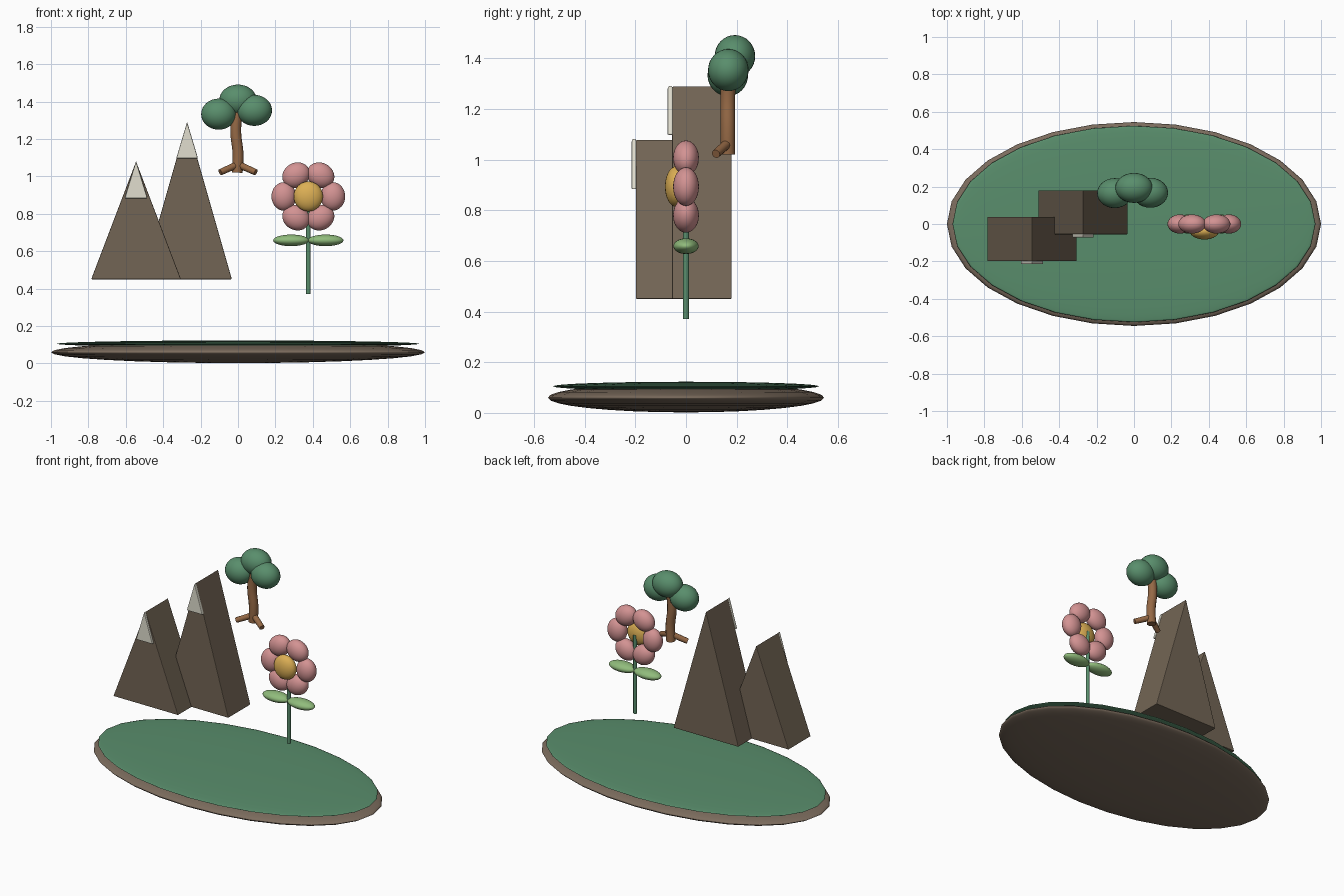
import bpy, bmesh, math
from mathutils import Vector

if "Cube" in bpy.data.objects:
    bpy.data.objects.remove(bpy.data.objects["Cube"])


def material(name, rgb):
    m = bpy.data.materials.new(name)
    m.diffuse_color = (*rgb, 1)
    m.use_nodes = True
    m.node_tree.nodes["Principled BSDF"].inputs["Base Color"].default_value = m.diffuse_color
    return m


SOIL = material("soil", (0.20, 0.15, 0.11))
GRASS = material("grass_green", (0.10, 0.27, 0.15))
ROCK = material("rock", (0.17, 0.13, 0.09))
SNOW = material("snow", (0.75, 0.73, 0.62))
BARK = material("bark", (0.30, 0.14, 0.06))
PINK = material("petal_pink", (0.65, 0.29, 0.29))
GOLD = material("gold", (0.72, 0.43, 0.09))
LEAF = material("leaf_green", (0.28, 0.50, 0.20))


def ellipsoid(name, loc, radii, mat, tilt=0, segs=28, rings=16):
    bpy.ops.mesh.primitive_uv_sphere_add(segments=segs, ring_count=rings, radius=1,
                                         location=loc, rotation=(0, tilt, 0))
    o = bpy.context.object
    o.name, o.scale = name, radii
    o.data.materials.append(mat)
    bpy.ops.object.shade_smooth()
    return o


def wedge(name, x, half, z0, z1, y0, y1, mat, bevel):
    """Triangular prism with its profile facing the front."""
    bm = bmesh.new()
    face = bm.faces.new([bm.verts.new(p) for p in
                         ((x - half, y0, z0), (x + half, y0, z0), (x, y0, z1))])
    ext = bmesh.ops.extrude_face_region(bm, geom=[face])["geom"]
    bmesh.ops.translate(bm, vec=(0, y1 - y0, 0),
                        verts=[g for g in ext if isinstance(g, bmesh.types.BMVert)])
    bmesh.ops.recalc_face_normals(bm, faces=bm.faces)
    me = bpy.data.meshes.new(name)
    bm.to_mesh(me)
    bm.free()
    o = bpy.data.objects.new(name, me)
    bpy.context.collection.objects.link(o)
    me.materials.append(mat)
    b = o.modifiers.new("soft_edges", "BEVEL")
    b.width, b.segments = bevel, 2
    return o


def tube(name, points, radius, mat, ends=(1, 1)):
    """Round bar along a smooth path, tapering between the two end factors."""
    cu = bpy.data.curves.new(name, "CURVE")
    cu.dimensions = "3D"
    cu.bevel_depth, cu.bevel_resolution = radius, 4
    cu.use_fill_caps = True
    sp = cu.splines.new("BEZIER")
    sp.bezier_points.add(len(points) - 1)
    for i, (bp, p) in enumerate(zip(sp.bezier_points, points)):
        bp.co = p
        bp.handle_left_type = bp.handle_right_type = "AUTO"
        bp.radius = ends[0] + (ends[1] - ends[0]) * i / (len(points) - 1)
    cu.materials.append(mat)
    o = bpy.data.objects.new(name, cu)
    bpy.context.collection.objects.link(o)
    return o


# Ground disc: soil with a thin grass layer on top
ellipsoid("ground_soil", (0, 0, 0.06), (1.0, 0.545, 0.058), SOIL)
ellipsoid("ground_grass", (0, 0, 0.105), (0.97, 0.525, 0.018), GRASS)

# Mountains with snow caps on the front faces
wedge("mountain_small", -0.545, 0.24, 0.45, 1.08, -0.198, 0.038, ROCK, 0.004)
wedge("mountain_large", -0.273, 0.24, 0.45, 1.29, -0.055, 0.18, ROCK, 0.004)
wedge("snow_small", -0.545, 0.061, 0.883, 1.083, -0.215, -0.195, SNOW, 0.005)
wedge("snow_large", -0.272, 0.058, 1.097, 1.292, -0.073, -0.052, SNOW, 0.005)

# Tree: bent trunk, two roots, three foliage clumps
tube("trunk", [(-0.004, 0.165, 1.02), (0.0, 0.165, 1.12),
               (-0.012, 0.165, 1.24), (-0.005, 0.168, 1.34)], 0.029, BARK)
for side, label in ((-1, "left"), (1, "right")):
    tube(f"root_{label}", [(side * 0.01, 0.16, 1.06), (side * 0.095, 0.118, 1.022)],
         0.018, BARK, (1.05, 0.95))
ellipsoid("foliage_left", (-0.103, 0.165, 1.333), (0.094, 0.08, 0.083), GRASS)
ellipsoid("foliage_right", (0.087, 0.167, 1.353), (0.095, 0.08, 0.083), GRASS)
ellipsoid("foliage_top", (0.0, 0.193, 1.408), (0.1, 0.08, 0.083), GRASS)

# Flower: stem, two leaves, ring of six petals, domed centre
FX, FZ = 0.376, 0.893
tube("stem", [(FX, 0, 0.37), (FX, 0, FZ)], 0.012, GRASS)
for side, label in ((-1, "left"), (1, "right")):
    ellipsoid(f"leaf_{label}", (FX + side * 0.092, 0, 0.658), (0.096, 0.05, 0.031), LEAF)
for i in range(6):
    a = i * math.pi / 3
    ellipsoid(f"petal_{i + 1}", (FX + 0.131 * math.cos(a), 0, FZ + 0.131 * math.sin(a)),
              (0.066, 0.051, 0.076), PINK, tilt=-a)
ellipsoid("flower_centre", (FX, -0.038, FZ), (0.078, 0.045, 0.08), GOLD)
